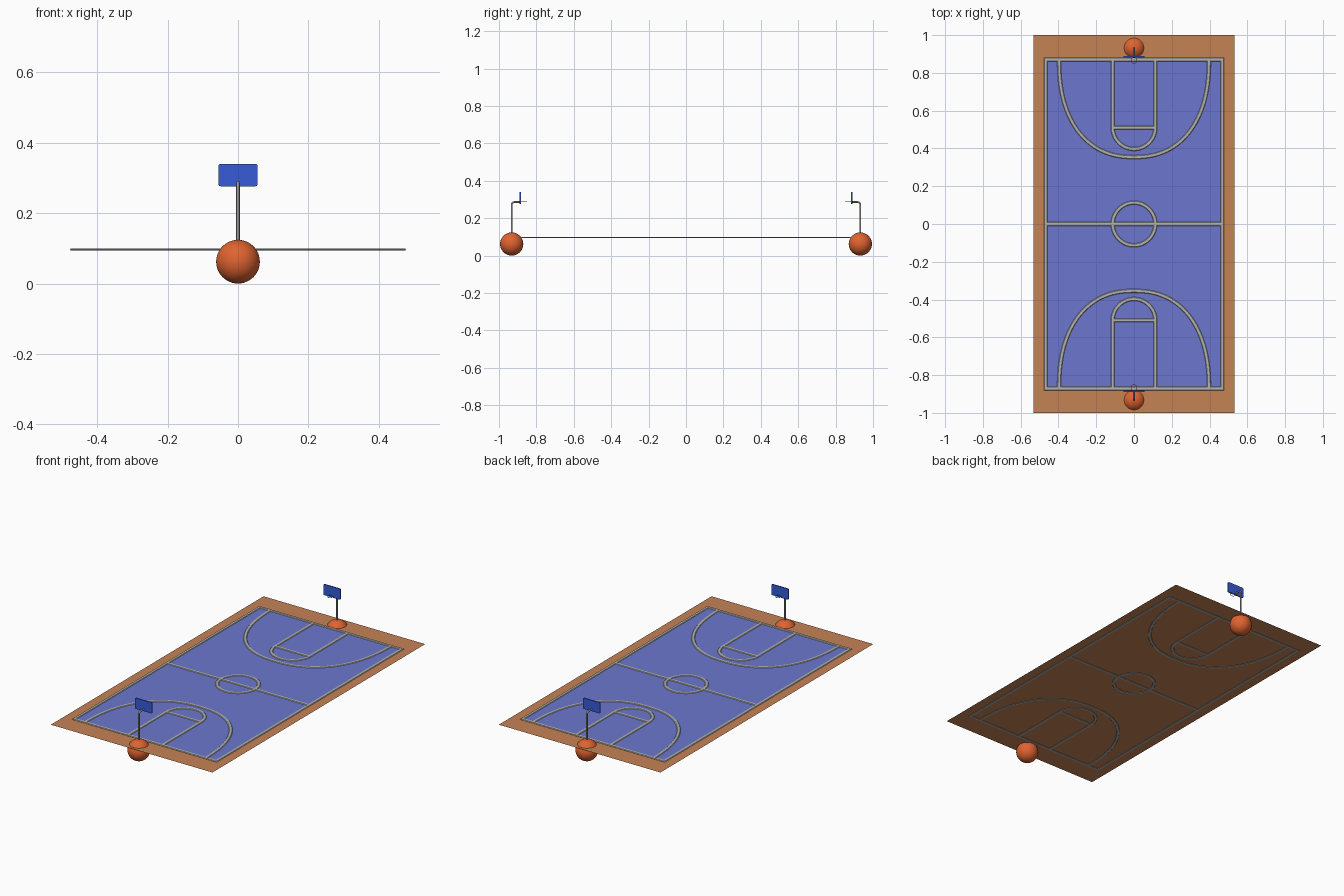
import bpy, bmesh, math
from mathutils import Vector

if "Cube" in bpy.data.objects:
    bpy.data.objects.remove(bpy.data.objects["Cube"])

def mat(name, rgb):
    m = bpy.data.materials.new(name)
    m.diffuse_color = (*rgb, 1)
    m.use_nodes = True
    m.node_tree.nodes["Principled BSDF"].inputs["Base Color"].default_value = m.diffuse_color
    return m

TAN = mat("tan", (0.56, 0.225, 0.09))
BLUE = mat("court blue", (0.15, 0.185, 0.62))
GREY = mat("line grey", (0.45, 0.45, 0.42))
ORANGE = mat("orange", (0.74, 0.125, 0.03))
BOARD = mat("board blue", (0.038, 0.105, 0.68))
STEEL = mat("steel", (0.32, 0.32, 0.32))

def finish(ob, m, smooth=True):
    ob.data.materials.clear()
    ob.data.materials.append(m)
    if smooth:
        bpy.ops.object.select_all(action='DESELECT')
        ob.select_set(True)
        bpy.context.view_layer.objects.active = ob
        bpy.ops.object.shade_smooth_by_angle(angle=math.radians(40))
    return ob

def from_bmesh(name, bm, m, smooth=True):
    me = bpy.data.meshes.new(name)
    bm.to_mesh(me)
    bm.free()
    ob = bpy.data.objects.new(name, me)
    bpy.context.collection.objects.link(ob)
    return finish(ob, m, smooth)

def sheet(name, hx, hy, z, m):
    bm = bmesh.new()
    bm.faces.new([bm.verts.new((sx * hx, sy * hy, z)) for sx, sy in ((-1, -1), (1, -1), (1, 1), (-1, 1))])
    from_bmesh(name, bm, m, False)

LINE_Z = 0.0965
PROFILE = [(-0.01, 0), (-0.007, 0.0032), (0.007, 0.0032), (0.01, 0), (0.007, -0.0032), (-0.007, -0.0032)]

def line(name, pts, closed=False):
    """Sweep the flat line profile along a path on the floor, with mitred corners."""
    pts = [Vector(p) for p in pts]
    n, bm, rings = len(pts), bmesh.new(), []
    for i, p in enumerate(pts):
        a = pts[i - 1] if closed or i else None
        b = pts[(i + 1) % n] if closed or i < n - 1 else None
        d1 = (p - a).normalized() if a else (b - p).normalized()
        d2 = (b - p).normalized() if b else d1
        t = (d1 + d2).normalized()
        side = Vector((-t.y, t.x)) / max(t.dot(d1), 0.3)
        rings.append([bm.verts.new((*(p + side * u), LINE_Z + v)) for u, v in PROFILE])
    k = len(PROFILE)
    for i in range(n if closed else n - 1):
        r, s = rings[i], rings[(i + 1) % n]
        for j in range(k):
            bm.faces.new((r[j], r[(j + 1) % k], s[(j + 1) % k], s[j]))
    if not closed:
        bm.faces.new(rings[0])
        bm.faces.new(rings[-1])
    bmesh.ops.recalc_face_normals(bm, faces=bm.faces)
    from_bmesh(name, bm, GREY)

# Floor sheets
sheet("surround_floor", 0.532, 1.0, 0.0952, TAN)
sheet("court_floor", 0.468, 0.872, 0.0966, BLUE)

# Border, halfway line, centre circle
X, Y, R, FT = 0.467, 0.871, 0.113, 0.51
line("border_line", [(-X, -Y), (X, -Y), (X, Y), (-X, Y)], True)
line("halfway_line", [(-X, 0), (X, 0)])
line("centre_circle", [(R * math.cos(a), R * math.sin(a))
                       for a in (2 * math.pi * i / 64 for i in range(64))], True)

def curve_tube(name, pts, r, m):
    cu = bpy.data.curves.new(name, 'CURVE')
    cu.dimensions = '3D'
    cu.bevel_depth, cu.bevel_resolution, cu.use_fill_caps = r, 3, True
    sp = cu.splines.new('POLY')
    sp.points.add(len(pts) - 1)
    for q, p in zip(sp.points, pts):
        q.co = (*p, 1)
    ob = bpy.data.objects.new(name, cu)
    bpy.context.collection.objects.link(ob)
    bpy.ops.object.select_all(action='DESELECT')
    ob.select_set(True)
    bpy.context.view_layer.objects.active = ob
    bpy.ops.object.convert(target='MESH')
    finish(bpy.context.object, m)

for s, end in ((-1, "front"), (1, "back")):
    # Key, free throw line and arc
    arc = [(R * math.cos(a), s * (FT - R * math.sin(a)))
           for a in (math.pi * i / 32 for i in range(33))]
    line(end + "_key_line", [(R, s * Y)] + arc + [(-R, s * Y)])
    line(end + "_free_throw_line", [(-R, s * FT), (R, s * FT)])
    # Wide scoring arc: slightly squared half ellipse
    e = 2 / 2.3
    wide = []
    for i in range(65):
        c, h = math.cos(math.pi * i / 64), math.sin(math.pi * i / 64)
        wide.append((math.copysign(abs(c) ** e, c) * 0.397, s * (Y - 0.517 * max(h, 0) ** e)))
    line(end + "_scoring_arc", wide)

    # Ball foot
    bpy.ops.mesh.primitive_uv_sphere_add(segments=48, ring_count=24, radius=0.062,
                                         location=(0, s * 0.932, 0.062))
    bpy.context.object.name = end + "_ball"
    finish(bpy.context.object, ORANGE)

    # Bent pole
    yp, zt, b = 0.932, 0.286, 0.014
    bend = [(0, s * (yp - b + b * math.cos(a)), zt - b + b * math.sin(a))
            for a in (math.pi / 2 * i / 6 for i in range(7))]
    curve_tube(end + "_pole", [(0, s * yp, 0.1)] + bend + [(0, s * 0.886, zt)], 0.005, STEEL)

    # Backboard with rounded corners
    bm = bmesh.new()
    hw, hh, rc = 0.056, 0.032, 0.007
    vs = []
    for q, (sx, sz) in enumerate(((1, 1), (-1, 1), (-1, -1), (1, -1))):
        for i in range(5):
            a = math.pi / 2 * (q + i / 4)
            vs.append(bm.verts.new((sx * (hw - rc) + rc * math.cos(a), s * 0.889,
                                    0.308 + sz * (hh - rc) + rc * math.sin(a))))
    f = bm.faces.new(vs)
    ext = bmesh.ops.extrude_face_region(bm, geom=[f], use_keep_orig=True)
    bmesh.ops.translate(bm, vec=(0, -s * 0.007, 0),
                        verts=[g for g in ext["geom"] if isinstance(g, bmesh.types.BMVert)])
    bmesh.ops.recalc_face_normals(bm, faces=bm.faces)
    from_bmesh(end + "_backboard", bm, BOARD)

    # Hoop
    bpy.ops.mesh.primitive_torus_add(major_radius=0.0155, minor_radius=0.0014, major_segments=32,
                                     minor_segments=8, location=(0, s * 0.866, 0.287))
    bpy.context.object.name = end + "_hoop"
    finish(bpy.context.object, ORANGE)
